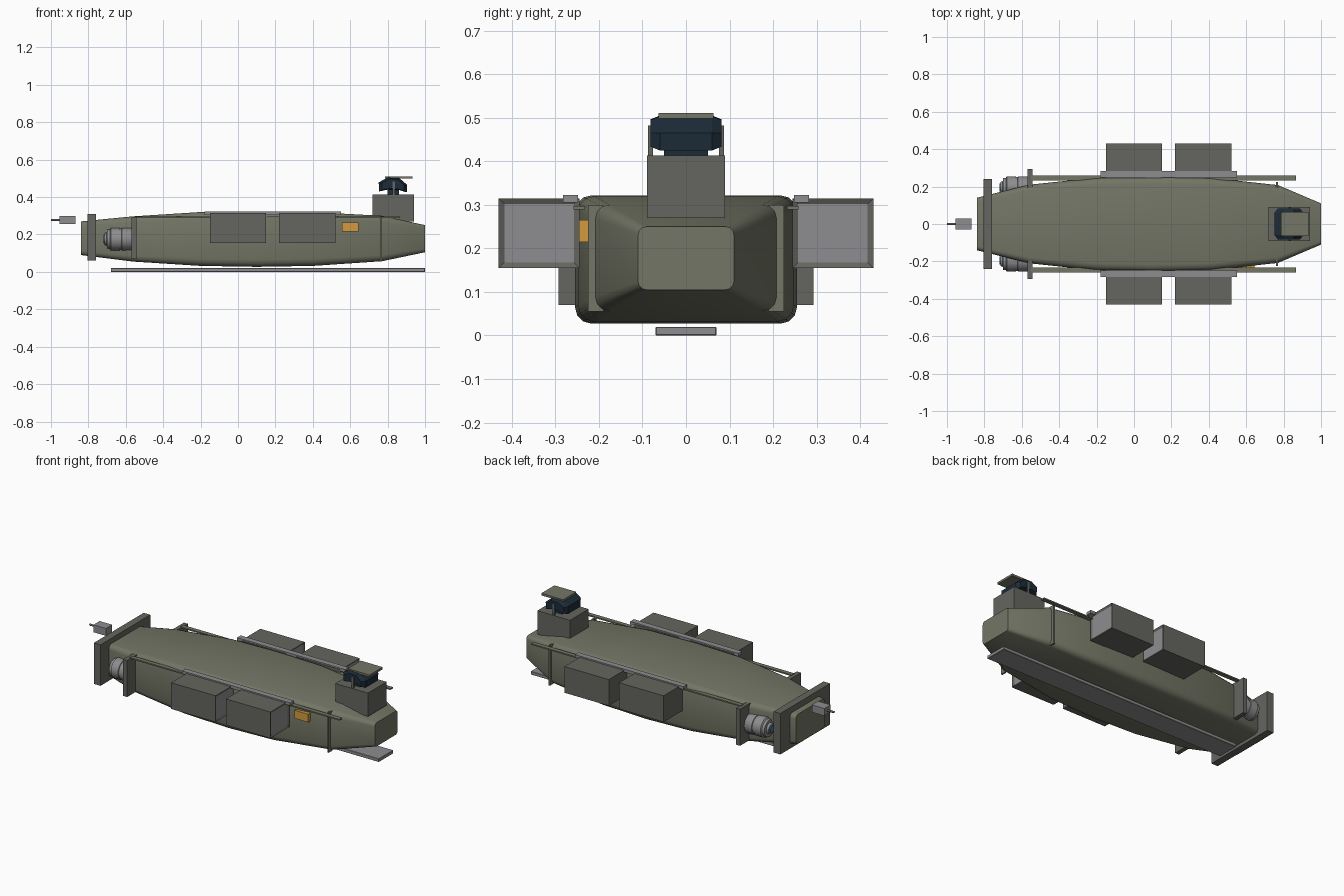
import bpy, bmesh, math
from mathutils import Matrix

if "Cube" in bpy.data.objects:
    bpy.data.objects.remove(bpy.data.objects["Cube"])


def material(name, r, g, b):
    m = bpy.data.materials.new(name)
    m.diffuse_color = (r, g, b, 1)
    m.use_nodes = True
    m.node_tree.nodes["Principled BSDF"].inputs["Base Color"].default_value = m.diffuse_color
    return m


OLIVE = material("olive", 0.17, 0.18, 0.13)
DARK = material("dark_grey", 0.13, 0.13, 0.115)
METAL = material("metal", 0.27, 0.27, 0.28)
NAVY = material("navy", 0.012, 0.025, 0.04)
ORANGE = material("orange", 0.65, 0.33, 0.05)
TEAL = material("teal", 0.05, 0.2, 0.28)


def finish(bm, name, mat, smooth=False):
    bmesh.ops.recalc_face_normals(bm, faces=bm.faces)
    me = bpy.data.meshes.new(name)
    bm.to_mesh(me)
    bm.free()
    ob = bpy.data.objects.new(name, me)
    bpy.context.collection.objects.link(ob)
    me.materials.append(mat)
    if smooth:
        bpy.ops.object.select_all(action='DESELECT')
        ob.select_set(True)
        bpy.context.view_layer.objects.active = ob
        bpy.ops.object.shade_smooth_by_angle(angle=math.radians(35))
    return ob


def box(name, x, y, z, mat, bevel=0.0):
    """Box from (min, max) ranges."""
    bm = bmesh.new()
    bmesh.ops.create_cube(bm, size=1)
    for v in bm.verts:
        v.co = [r[0] + (r[1] - r[0]) * (c + 0.5) for r, c in zip((x, y, z), v.co)]
    if bevel:
        bmesh.ops.bevel(bm, geom=bm.edges[:], offset=bevel, segments=1, affect='EDGES')
    return finish(bm, name, mat)


def side(s, a, b):
    return tuple(sorted((s * a, s * b)))


def loft(name, rings, mat, smooth=False):
    bm = bmesh.new()
    rows = [[bm.verts.new(p) for p in ring] for ring in rings]
    n = len(rows[0])
    for a, b in zip(rows, rows[1:]):
        for i in range(n):
            j = (i + 1) % n
            bm.faces.new((a[i], a[j], b[j], b[i]))
    bm.faces.new(rows[0])
    bm.faces.new(rows[-1])
    return finish(bm, name, mat, smooth)


def rounded_ring(x, w, z0, z1):
    r = 0.13 * (z1 - z0)
    pts = []
    for k, (sy, cz) in enumerate(((1, z1 - r), (-1, z1 - r), (-1, z0 + r), (1, z0 + r))):
        for i in range(4):
            a = math.radians(90 * k + 30 * i)
            pts.append((x, sy * (w - r) + r * math.cos(a), cz + r * math.sin(a)))
    return pts


def turned(name, profile, y, z, mat, sides=24):
    """Solid of (x, radius) steps turned about an x axis."""
    rings = [[(x, y + r * math.cos(2 * math.pi * i / sides), z + r * math.sin(2 * math.pi * i / sides))
              for i in range(sides)] for x, r in profile]
    return loft(name, rings, mat, True)


# Tapered hull
stations = [(-0.84, 0.14, 0.09, 0.27), (-0.56, 0.21, 0.055, 0.297), (-0.2, 0.248, 0.032, 0.32),
            (0.1, 0.255, 0.027, 0.322), (0.4, 0.248, 0.032, 0.32), (0.77, 0.208, 0.057, 0.30),
            (1.0, 0.11, 0.105, 0.25)]
loft("hull", [rounded_ring(*s) for s in stations], OLIVE, True)

# Stern plate, keel skid, trailing sensor
box("stern_plate", (-0.805, -0.76), (-0.24, 0.24), (0.06, 0.31), DARK)
box("keel_skid", (-0.68, 1.0), (-0.07, 0.07), (0, 0.02), METAL, 0.002)
box("tail_sensor", (-0.955, -0.87), (-0.03, 0.03), (0.255, 0.30), METAL)
turned("tail_probe", [(-1.0, 0.006), (-0.95, 0.006)], 0, 0.278, DARK, 12)

# Parts repeated on both sides
for s, tag in ((1, "back"), (-1, "front")):
    for i, x0 in enumerate((-0.15, 0.22)):
        # Cargo box with a recessed end panel
        b = box(f"cargo_box_{tag}_{i}", (x0, x0 + 0.30), side(s, 0.245, 0.43), (0.155, 0.315), DARK)
        b.data.materials.append(METAL)
        bm = bmesh.new()
        bm.from_mesh(b.data)
        end = max(bm.faces, key=lambda f: f.calc_center_median().x)
        bmesh.ops.inset_region(bm, faces=[end], thickness=0.018)
        end.material_index = 1
        bmesh.ops.translate(bm, verts=end.verts[:], vec=(-0.006, 0, 0))
        bm.to_mesh(b.data)
        bm.free()
    box(f"side_rail_{tag}", (-0.18, 0.55), side(s, 0.248, 0.283), (0.305, 0.323), METAL)
    box(f"long_rail_{tag}", (-0.55, 0.865), side(s, 0.232, 0.258), (0.289, 0.297), OLIVE)
    box(f"bow_strut_{tag}", (0.76, 0.77), side(s, 0.19, 0.225), (0.055, 0.30), OLIVE)
    box(f"thruster_bracket_{tag}", (-0.57, -0.543), side(s, 0.19, 0.293), (0.07, 0.293), DARK)
    y = s * 0.195
    turned(f"thruster_{tag}", [(-0.56, 0.055), (-0.575, 0.06), (-0.62, 0.06), (-0.622, 0.056),
                               (-0.63, 0.056), (-0.632, 0.06), (-0.68, 0.06), (-0.685, 0.052),
                               (-0.70, 0.05), (-0.702, 0.034), (-0.715, 0.03)], y, 0.175, METAL)
    turned(f"thruster_nozzle_{tag}", [(-0.71, 0.022), (-0.72, 0.02)], y, 0.175, TEAL)
    box(f"canopy_strut_{tag}", (0.826, 0.84), side(s, 0.076, 0.087), (0.41, 0.482), DARK)

# Marker panel
box("marker_panel", (0.555, 0.645), (-0.246, -0.22), (0.215, 0.265), ORANGE)

# Tower with dark canopy and roof visor
box("tower", (0.72, 0.94), (-0.09, 0.09), (0.27, 0.413), DARK)
profile = [(0.755, 0.43), (0.752, 0.478), (0.80, 0.505), (0.86, 0.503), (0.905, 0.465),
           (0.902, 0.425), (0.86, 0.438), (0.80, 0.44)]
canopy = loft("canopy", [[(0.828 + (x - 0.828) * k, y, 0.465 + (z - 0.465) * k) for x, z in profile]
                         for y, k in ((-0.082, 0.78), (-0.06, 1), (0.06, 1), (0.082, 0.78))], NAVY)
box("canopy_mount", (0.80, 0.86), (-0.05, 0.05), (0.41, 0.445), NAVY)
box("roof_visor", (0.785, 0.932), (-0.063, 0.063), (0.498, 0.511), OLIVE)
